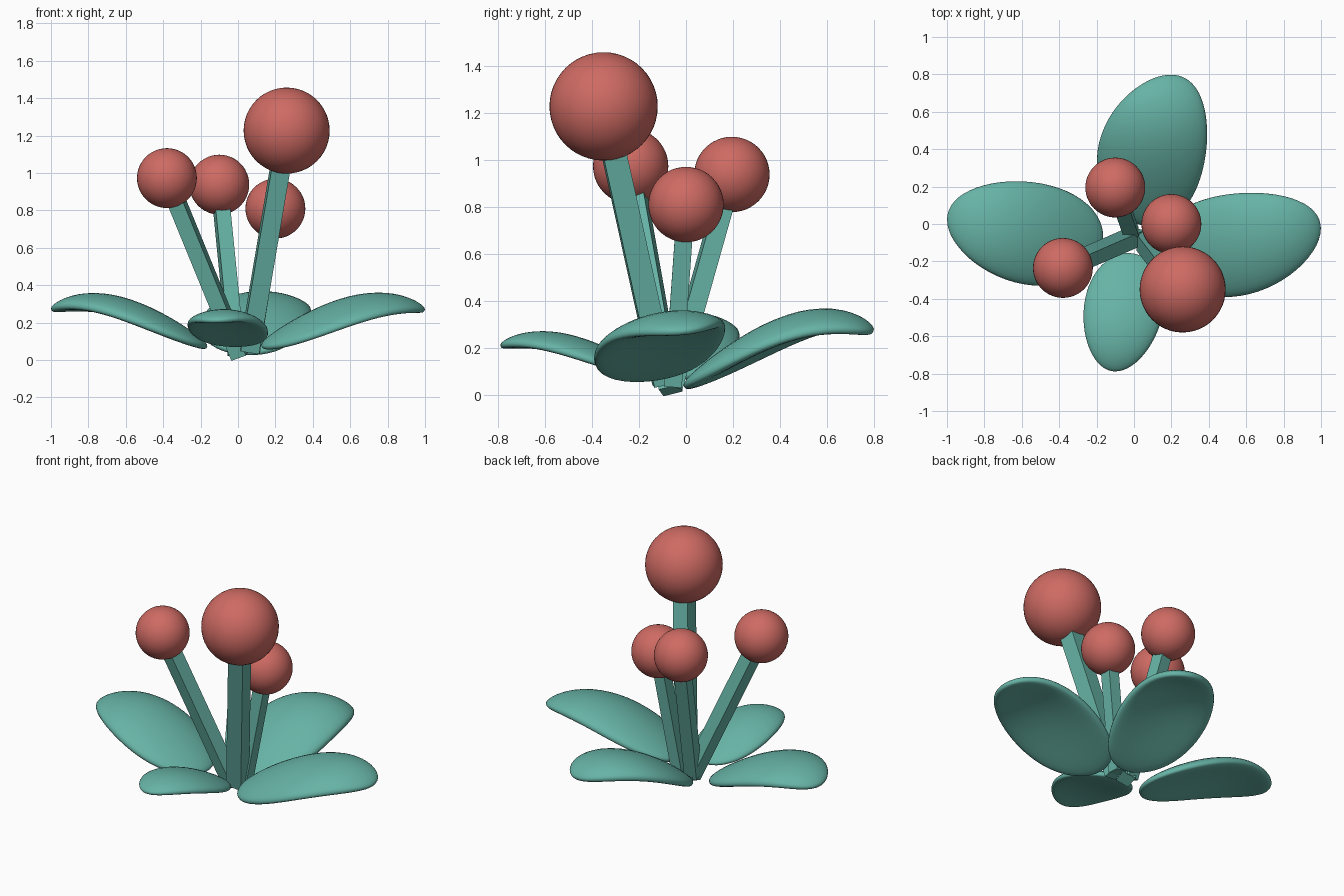
import bpy, bmesh, math
from mathutils import Vector, Quaternion

if "Cube" in bpy.data.objects:
    bpy.data.objects.remove(bpy.data.objects["Cube"])


def material(name, rgb):
    m = bpy.data.materials.new(name)
    m.diffuse_color = (*rgb, 1)
    m.use_nodes = True
    m.node_tree.nodes["Principled BSDF"].inputs["Base Color"].default_value = m.diffuse_color
    return m


GREEN = material("leaf_green", (0.135, 0.45, 0.38))
RED = material("berry_red", (0.62, 0.145, 0.125))


def finish(bm, name, mat, smooth):
    bmesh.ops.recalc_face_normals(bm, faces=bm.faces)
    for f in bm.faces:
        f.smooth = smooth
    mesh = bpy.data.meshes.new(name)
    bm.to_mesh(mesh)
    bm.free()
    mesh.materials.append(mat)
    ob = bpy.data.objects.new(name, mesh)
    bpy.context.collection.objects.link(ob)
    return ob


def ball(name, centre, radius):
    bm = bmesh.new()
    bmesh.ops.create_uvsphere(bm, u_segments=48, v_segments=24, radius=radius)
    finish(bm, name, RED, True).location = centre


def stem(name, base, top, width, twist):
    # square bar leaning from base to the ball centre
    base, top = Vector(base), Vector(top)
    axis = top - base
    bm = bmesh.new()
    bmesh.ops.create_cube(bm, size=1)
    for v in bm.verts:
        v.co = Vector((v.co.x * width, v.co.y * width, (v.co.z + 0.5) * axis.length))
    ob = finish(bm, name, GREEN, False)
    ob.rotation_mode = 'QUATERNION'
    spin = Quaternion((0, 0, 1), math.radians(twist))
    ob.rotation_quaternion = Vector((0, 0, 1)).rotation_difference(axis) @ spin
    ob.location = base


def leaf(name, base, tip, half_width, z0, rise, roll, bend=0.0):
    # flattened blade shaped from a sphere, arched along and across
    base, tip = Vector(base), Vector(tip)
    d = tip - base
    length = d.length
    d.normalize()
    side = Vector((-d.y, d.x))
    bm = bmesh.new()
    bmesh.ops.create_uvsphere(bm, u_segments=40, v_segments=28, radius=1)
    for v in bm.verts:
        # sphere poles become the leaf base and tip
        a, b, c = v.co.z, v.co.x, v.co.y
        t = (a + 1) / 2
        w = b * half_width * (1 - 0.1 * a)
        h = math.copysign(abs(c) ** 0.75, c) * 0.052 * half_width / 0.28
        arch = rise * (0.479 * t + 0.061 * t * t - 0.335 * t ** 3)
        slope = rise * (0.479 + 0.122 * t - 1.005 * t * t) / length
        n = math.hypot(1, slope)
        p = base + d * (t * length - h * slope / n) + side * (w + bend * (1 - a * a))
        droop = 0.17 * half_width * b * b
        v.co = (p.x, p.y, z0 + arch + h / n + roll * w - droop)
    finish(bm, name, GREEN, True)


# Berries and their stems
for i, (base, centre, r, w, twist) in enumerate([
        ((0.01, -0.065, 0.02), (-0.38, -0.235, 0.973), 0.16, 0.085, -12),
        ((-0.01, -0.06, 0.035), (-0.10, 0.195, 0.938), 0.16, 0.08, 10),
        ((0.08, -0.055, 0.04), (0.20, 0.0, 0.81), 0.16, 0.075, 0),
        ((0.06, -0.09, 0.05), (0.26, -0.35, 1.227), 0.23, 0.10, 5)], 1):
    stem(f"stem_{i}", base, centre, w, twist)
    ball(f"berry_{i}", centre, r)

# Leaves around the base
leaf("right_leaf", (0.13, -0.155), (0.995, 0.0), 0.272, 0.068, 0.97, 0.1, -0.03)
leaf("left_leaf", (-0.17, -0.11), (-0.995, 0.05), 0.272, 0.068, 0.97, 0.03, 0.015)
leaf("back_leaf", (0.03, 0.0), (0.24, 0.79), 0.285, 0.035, 1.13, 0.06, 0.035)
leaf("front_leaf", (0.0, -0.16), (-0.12, -0.785), 0.21, 0.078, 0.63, 0.02)
